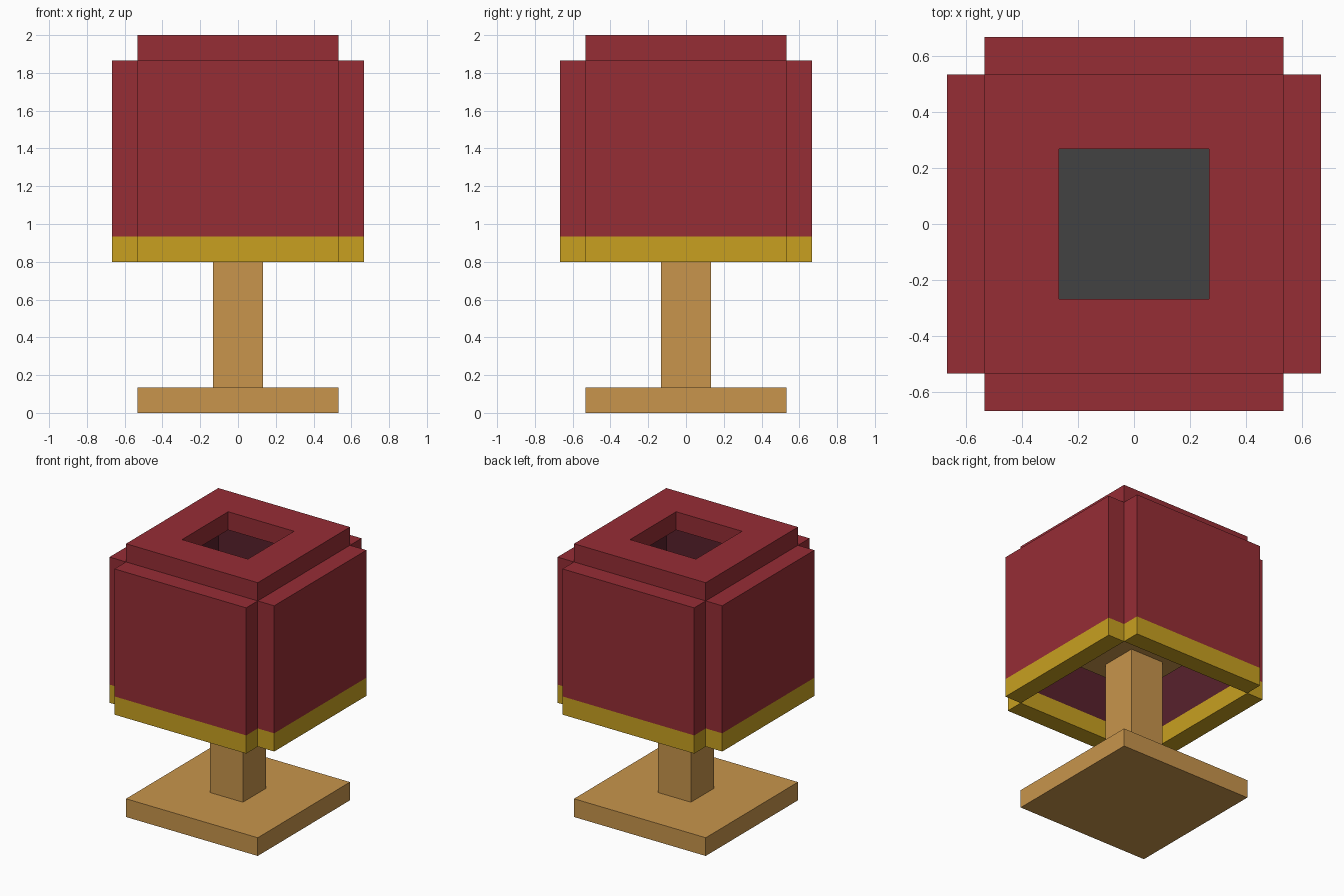
import bpy, bmesh, math
from mathutils import Matrix, Vector

if "Cube" in bpy.data.objects:
    bpy.data.objects.remove(bpy.data.objects["Cube"])

U = 2 / 15  # one block unit


def material(name, hex_code):
    def lin(c):
        c /= 255
        return c / 12.92 if c <= 0.04045 else ((c + 0.055) / 1.055) ** 2.4
    mat = bpy.data.materials.new(name)
    rgb = [lin(int(hex_code[i:i + 2], 16)) for i in (0, 2, 4)]
    mat.diffuse_color = (*rgb, 1)
    mat.use_nodes = True
    mat.node_tree.nodes["Principled BSDF"].inputs["Base Color"].default_value = mat.diffuse_color
    return mat


wood = material("wood", "C8954C")
red = material("red fabric", "962D35")
lining = material("dark lining", "58212C")
gold = material("gold trim", "C8A020")
grey = material("dark grey", "424242")


def box_mesh(lo, hi):
    """Box between two corners given in block units."""
    lo, hi = Vector(lo) * U, Vector(hi) * U
    bm = bmesh.new()
    bmesh.ops.create_cube(bm, size=1, matrix=Matrix.Translation((lo + hi) / 2)
                          @ Matrix.Diagonal((*(hi - lo), 1)))
    return bm


def finish(bm, name, mats, rule=None):
    bmesh.ops.recalc_face_normals(bm, faces=bm.faces[:])
    if rule:
        for f in bm.faces:
            f.material_index = rule(f.calc_center_median() / U, f.normal)
    me = bpy.data.meshes.new(name)
    bm.to_mesh(me)
    bm.free()
    for m in mats:
        me.materials.append(m)
    ob = bpy.data.objects.new(name, me)
    bpy.context.collection.objects.link(ob)
    return ob


# Base and stem
finish(box_mesh((-4, -4, 0), (4, 4, 1)), "base", [wood])
finish(box_mesh((-1, -1, 1), (1, 1, 8)), "stem", [wood])

# Bulb block on the stem: wooden underside, grey elsewhere
finish(box_mesh((-2, -2, 8), (2, 2, 11)), "bulb", [grey, wood],
       lambda c, n: 1 if n.z < -0.5 else 0)

# Four shade panels: gold bottom row, red outside, dark lining inside
for i, side in enumerate(("front", "right", "back", "left")):
    bm = box_mesh((-4, -5, 6), (4, -4, 14))
    bmesh.ops.bisect_plane(bm, geom=bm.verts[:] + bm.edges[:] + bm.faces[:],
                           plane_co=(0, 0, 7 * U), plane_no=(0, 0, 1))
    ob = finish(bm, f"shade_{side}", [red, gold, lining],
                lambda c, n: 1 if c.z < 7 else (2 if n.y > 0.5 else 0))
    ob.data.transform(Matrix.Rotation(i * math.pi / 2, 4, "Z"))

# Shade top: square slab with a square opening
bm = bmesh.new()
rings = []
for half, z in ((4, 14), (4, 15), (2, 15), (2, 14)):
    rings.append([bm.verts.new((x * half * U, y * half * U, z * U))
                  for x, y in ((-1, -1), (1, -1), (1, 1), (-1, 1))])
for k in range(4):
    a, b = rings[k], rings[(k + 1) % 4]
    for j in range(4):
        bm.faces.new((a[j], a[(j + 1) % 4], b[(j + 1) % 4], b[j]))
finish(bm, "shade_top", [red, lining], lambda c, n: 1 if n.z < -0.5 else 0)
